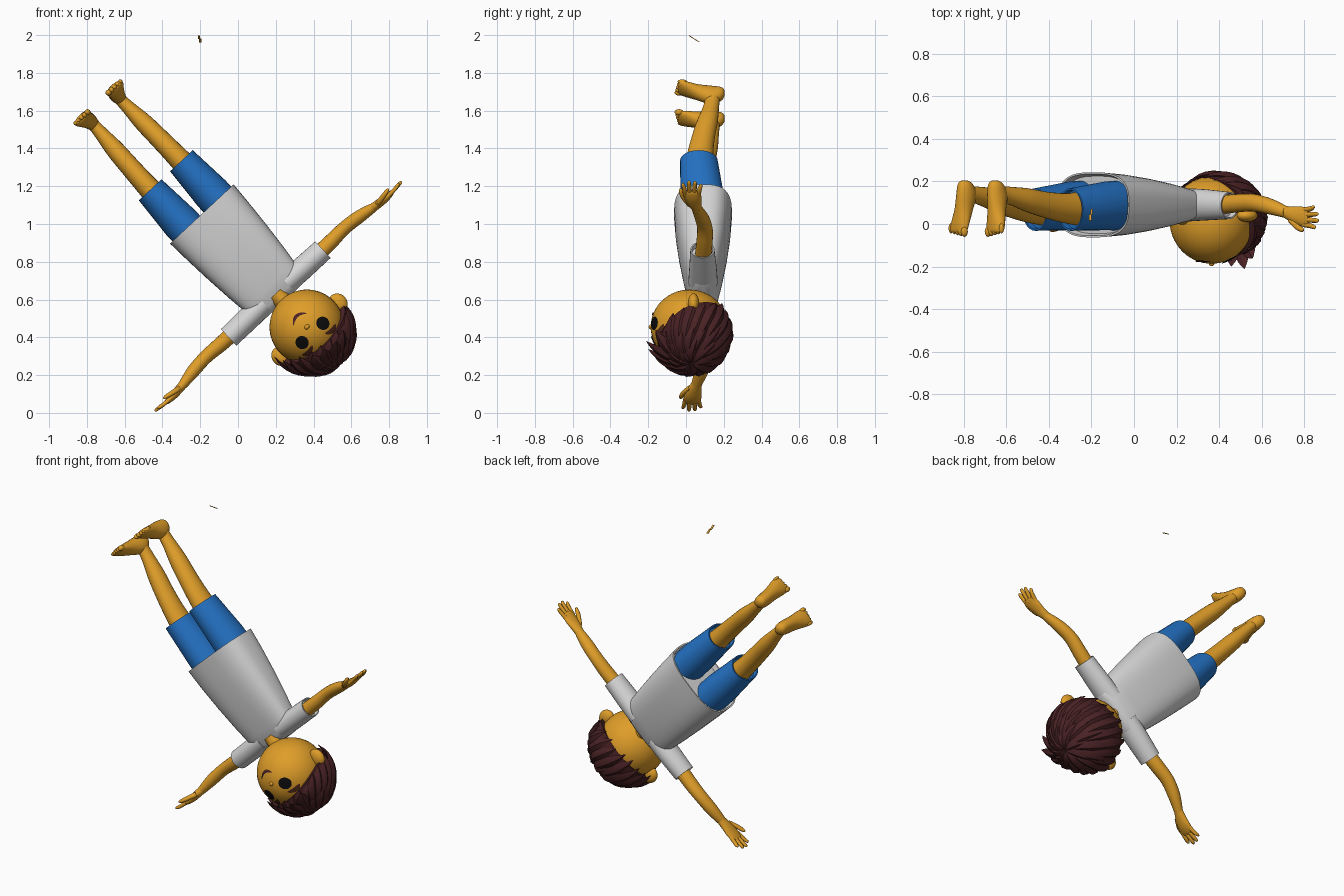
import bpy, bmesh, math, random
from mathutils import Matrix, Vector

if "Cube" in bpy.data.objects:
    bpy.data.objects.remove(bpy.data.objects["Cube"])

random.seed(4)

def material(name, rgb):
    m = bpy.data.materials.new(name)
    m.diffuse_color = (*rgb, 1)
    m.use_nodes = True
    m.node_tree.nodes["Principled BSDF"].inputs["Base Color"].default_value = m.diffuse_color
    return m

SKIN = material("skin", (0.74, 0.34, 0.022))
SHIRT = material("shirt_white", (0.68, 0.68, 0.68))
BLUE = material("shorts_blue", (0.018, 0.17, 0.56))
HAIR = material("hair_brown", (0.068, 0.016, 0.018))
BLACK = material("eye_black", (0.004, 0.004, 0.004))
BROWN = material("brow_brown", (0.09, 0.025, 0.012))

# Body frame: first axis sideways, second front to back, third towards the head
U, D = Vector((0.732, 0, 0.681)), Vector((0.681, 0, -0.732))
ORIGIN = Vector((0.20, 0, 0.632))

def world(p):
    return ORIGIN + U * p[0] + Vector((0, p[1], 0)) + D * p[2]

def finish(name, mat, bm, angle=40, front=False):
    for v in bm.verts:
        v.co = world(v.co)
    bmesh.ops.recalc_face_normals(bm, faces=bm.faces[:])
    if front and sum(f.normal.y * f.calc_area() for f in bm.faces) > 0:
        bmesh.ops.reverse_faces(bm, faces=bm.faces[:])
    mesh = bpy.data.meshes.new(name)
    bm.to_mesh(mesh)
    bm.free()
    mesh.materials.append(mat)
    ob = bpy.data.objects.new(name, mesh)
    bpy.context.collection.objects.link(ob)
    bpy.ops.object.select_all(action='DESELECT')
    ob.select_set(True)
    bpy.context.view_layer.objects.active = ob
    bpy.ops.object.shade_smooth_by_angle(angle=math.radians(angle))
    return ob

def skin_rings(bm, rings, cap=True):
    rows = [[bm.verts.new(p) for p in r] for r in rings]
    n = len(rows[0])
    for a, b in zip(rows, rows[1:]):
        for i in range(n):
            j = (i + 1) % n
            bm.faces.new((a[i], a[j], b[j], b[i]))
    if cap:
        bm.faces.new(rows[0])
        bm.faces.new(rows[-1])

def smooth_rows(rows, steps):
    """Catmull-Rom refinement of ring settings."""
    if steps == 1:
        return rows
    out = []
    for i in range(len(rows) - 1):
        a, b, c, d = (rows[max(0, i - 1)], rows[i], rows[i + 1], rows[min(len(rows) - 1, i + 2)])
        for s in range(steps):
            t = s / steps
            out.append([0.5 * (2*q + (r-p)*t + (2*p-5*q+4*r-w)*t*t + (3*q-p-3*r+w)*t**3)
                        for p, q, r, w in zip(a, b, c, d)])
    return out + [rows[-1]]

def add_loft(bm, axis, rows, side=1, n=20, power=2, steps=4):
    """Rows hold: position on axis, centre (2), radii (2) on the other axes."""
    others = [k for k in range(3) if k != axis]
    rings = []
    for a, c1, c2, r1, r2 in smooth_rows(rows, steps):
        ring = []
        for i in range(n):
            t = 2 * math.pi * i / n
            c, s = math.cos(t), math.sin(t)
            p = [0, 0, 0]
            p[axis] = a
            p[others[0]] = c1 + r1 * math.copysign(abs(c) ** (2 / power), c)
            p[others[1]] = c2 + r2 * math.copysign(abs(s) ** (2 / power), s)
            p[0] *= side
            ring.append(p)
        rings.append(ring)
    skin_rings(bm, rings)

def loft(name, mat, axis, rows, **kw):
    bm = bmesh.new()
    add_loft(bm, axis, rows, **kw)
    return finish(name, mat, bm)

def add_ball(bm, c, r, seg=32, rings=20):
    m = Matrix.Translation(c) @ Matrix.Diagonal((*r, 1))
    bmesh.ops.create_uvsphere(bm, u_segments=seg, v_segments=rings, radius=1, matrix=m)

def ball(name, mat, c, r, **kw):
    bm = bmesh.new()
    add_ball(bm, c, r, **kw)
    return finish(name, mat, bm, 60)

# Shirt body with an open hem
loft("shirt", SHIRT, 2, [
    (-0.545, 0, 0.09, 0.21, 0.135), (-0.575, 0, 0.09, 0.222, 0.145), (-0.575, 0, 0.09, 0.23, 0.153),
    (-0.45, 0, 0.09, 0.223, 0.145), (-0.3, 0, 0.09, 0.212, 0.128), (-0.15, 0, 0.09, 0.198, 0.105),
    (-0.05, 0, 0.09, 0.186, 0.086), (0.02, 0, 0.09, 0.175, 0.07), (0.05, 0, 0.09, 0.16, 0.05),
    (0.06, 0, 0.09, 0.12, 0.03)], n=48, power=2.9, steps=1)
loft("neck", SKIN, 2, [(0.0, 0, 0.07, 0.052, 0.07), (0.1, 0, 0.06, 0.052, 0.066)], steps=1)

for side, tag in ((1, "left"), (-1, "right")):
    # Sleeve and arm
    loft(tag + "_sleeve", SHIRT, 0, [
        (0.08, 0.09, -0.005, 0.078, 0.062), (0.19, 0.09, -0.002, 0.073, 0.062),
        (0.341, 0.087, 0, 0.064, 0.06), (0.341, 0.087, 0, 0.057, 0.054),
        (0.31, 0.087, 0, 0.055, 0.052)], side=side, n=28, steps=1)
    loft(tag + "_arm", SKIN, 0, [
        (0.28, 0.09, 0.0, 0.044, 0.042), (0.40, 0.098, -0.002, 0.043, 0.04),
        (0.50, 0.1, -0.006, 0.041, 0.036), (0.60, 0.082, 0.003, 0.038, 0.035),
        (0.69, 0.055, 0.018, 0.028, 0.025)], side=side)
    # Hand with four fingers and a thumb
    bm = bmesh.new()
    add_loft(bm, 0, [(0.67, 0.06, 0.016, 0.026, 0.024), (0.72, 0.045, 0.022, 0.037, 0.023),
                     (0.77, 0.036, 0.027, 0.046, 0.02), (0.81, 0.032, 0.027, 0.045, 0.014),
                     (0.825, 0.032, 0.026, 0.035, 0.008)], side=side)
    for k in range(4):
        y0, y1 = 0.066 - 0.023 * k, 0.078 - 0.031 * k
        tip = (0.868, 0.89, 0.893, 0.875)[k]
        add_loft(bm, 0, [(0.79, y0, 0.027, 0.012, 0.012), (0.84, (y0 + y1) / 2, 0.025, 0.012, 0.011),
                         (tip - 0.01, y1, 0.02, 0.01, 0.009), (tip, y1, 0.019, 0.004, 0.004)],
                 side=side, n=10, steps=2)
    add_loft(bm, 0, [(0.71, 0.02, 0.02, 0.015, 0.015), (0.76, -0.012, 0.012, 0.016, 0.014),
                     (0.80, -0.026, 0.004, 0.012, 0.011), (0.815, -0.029, 0.001, 0.004, 0.004)],
             side=side, n=10, steps=2)
    finish(tag + "_hand", SKIN, bm, 60)
    # Shorts leg and leg
    loft(tag + "_shorts", BLUE, 2, [
        (-0.5, 0.112, 0.088, 0.1, 0.118), (-0.62, 0.113, 0.085, 0.1, 0.114),
        (-0.855, 0.113, 0.068, 0.082, 0.1), (-0.855, 0.113, 0.068, 0.075, 0.092),
        (-0.82, 0.113, 0.068, 0.072, 0.09)], side=side, n=28, steps=1)
    loft(tag + "_leg", SKIN, 2, [
        (-0.78, 0.112, 0.07, 0.064, 0.08), (-0.90, 0.111, 0.075, 0.057, 0.07),
        (-1.02, 0.108, 0.09, 0.053, 0.062), (-1.14, 0.104, 0.112, 0.049, 0.056),
        (-1.24, 0.1, 0.13, 0.038, 0.044), (-1.30, 0.098, 0.138, 0.033, 0.04),
        (-1.36, 0.098, 0.14, 0.034, 0.042)], side=side, n=24)
    # Foot with toes
    bm = bmesh.new()
    add_loft(bm, 1, [(0.205, 0.098, -1.358, 0.012, 0.014), (0.188, 0.098, -1.353, 0.032, 0.038),
                     (0.14, 0.099, -1.343, 0.04, 0.056), (0.07, 0.106, -1.354, 0.043, 0.045),
                     (0.0, 0.115, -1.371, 0.053, 0.029), (-0.03, 0.118, -1.378, 0.052, 0.02),
                     (-0.04, 0.118, -1.38, 0.042, 0.012)], side=side)
    for k in range(5):
        add_ball(bm, (side * (0.076 + 0.0215 * k), -0.036 + 0.004 * k, -1.382),
                 (0.016 - 0.0012 * k, 0.025, 0.016 - 0.001 * k), 12, 8)
    finish(tag + "_foot", SKIN, bm, 60)
    # Ear
    ball(tag + "_ear", SKIN, (side * 0.207, 0.04, 0.262), (0.048, 0.03, 0.054), seg=20, rings=12)

# Head and nose
HC, HR = Vector((0, 0.018, 0.242)), (0.198, 0.205, 0.198)
ball("head", SKIN, HC, HR, seg=40, rings=28)
ball("nose", SKIN, HC + Vector((0, -0.202, 0)), (0.015, 0.014, 0.012), seg=14, rings=10)

def face_patch(name, mat, pts, n=6):
    """Thin patch laid on the face; points hold sideways, height, half width."""
    bm = bmesh.new()
    rows = []
    for u, d, w in pts:
        row = []
        for i in range(n + 1):
            v = d + w * (2 * i / n - 1)
            k = math.sqrt(max(0, 1 - (u * u + v * v) / HR[0] ** 2))
            row.append(bm.verts.new((u, HC.y - HR[1] * k - 0.005, HC.z + v)))
        rows.append(row)
    for a, b in zip(rows, rows[1:]):
        for i in range(n):
            bm.faces.new((a[i], a[i + 1], b[i + 1], b[i]))
    finish(name, mat, bm, 60, front=True)

def spread(n):
    return [math.cos(math.pi * i / n) for i in range(n + 1)]

# Eyes, brows and smile
for side, tag in ((1, "left"), (-1, "right")):
    face_patch(tag + "_eye", BLACK, [(side * 0.075 + 0.034 * c, 0.043,
               0.036 * math.sqrt(max(0.0005, 1 - c * c))) for c in spread(14)])
    face_patch(tag + "_brow", BROWN, [(side * 0.084 + 0.037 * c, 0.105 - 0.012 * c * c,
               0.013 * math.sqrt(max(0.02, 1 - c * c))) for c in spread(10)])
face_patch("smile", HAIR, [(0.048 * c, -0.08 + 0.026 * c * c,
           0.009 * math.sqrt(max(0.01, 1 - c * c))) for c in spread(14)], n=3)

# Hair cap: polar grid over the crown with a hairline dropping to the back
CC, CR = Vector((0, 0.03, 0.272)), (0.222, 0.2, 0.222)

def hair_point(phi, theta, k=1):
    return CC + Vector((CR[0] * math.sin(theta) * math.sin(phi),
                        -CR[1] * math.sin(theta) * math.cos(phi), CR[2] * math.cos(theta))) * k

def hairline(phi):
    return math.radians(86 - 24 * math.cos(phi))

bm = bmesh.new()
rings = []
for j in range(1, 15):
    row = []
    for i in range(56):
        phi = 2 * math.pi * i / 56
        row.append(hair_point(phi, hairline(phi) * min(j, 13) / 13, 0.86 if j == 14 else 1))
    rings.append(row)
skin_rings(bm, rings)
finish("hair_cap", HAIR, bm)

# Hair locks: flattened tapering strands sweeping from the crown
def add_lock(bm, phi, start, end, twist, width, lift):
    rings = []
    steps = 9
    for s in range(steps + 1):
        t = s / steps
        p = phi + twist * (t - 0.5)
        th = start + (end - start) * t
        k = 0.985 + lift * t * t
        c = hair_point(p, th, k)
        nrm = (c - CC).normalized()
        tan = (hair_point(p + 0.01 * twist, th + 0.01 * (end - start), k) - c).normalized()
        side = tan.cross(nrm).normalized()
        w = width * max(0.04, math.sin(math.pi * (0.2 + 0.8 * t)) ** 0.75)
        rings.append([c + side * w * a + nrm * 0.55 * w * b
                      for a, b in ((1, 0), (0.45, 0.75), (-0.2, 1), (-1, 0), (0, -0.7))])
    skin_rings(bm, rings)

bm = bmesh.new()
for layer, (count, start, reach, width) in enumerate(((22, 0.55, 1.04, 0.042), (15, 0.25, 0.72, 0.046),
                                                       (8, 0.04, 0.42, 0.045))):
    for i in range(count):
        phi = 2 * math.pi * (i + 0.5 * layer) / count
        end = hairline(phi) * (reach + random.uniform(-0.04, 0.05))
        add_lock(bm, phi, start, end, 0.45, width, random.uniform(0.02, 0.09))
# Fringe tufts standing out over the forehead
for phi, lift in ((-0.5, 0.16), (-0.2, 0.28), (0.08, 0.38), (0.4, 0.24)):
    add_lock(bm, phi, 0.5, hairline(phi) + 0.04, 0.3, 0.045, lift)
finish("hair_locks", HAIR, bm, 30)

# Small loose sliver floating above the feet
bm = bmesh.new()
for k in (-1, 1):
    m = (Matrix.Translation((-0.203 + 0.003 * k, 0.043 + 0.0135 * k, 1.981 - 0.0085 * k))
         @ Matrix.Rotation(math.radians(-32), 4, 'X') @ Matrix.Diagonal((0.011, 0.032, 0.004, 1)))
    bmesh.ops.create_cube(bm, size=1, matrix=m)
for v in bm.verts:
    r = v.co - ORIGIN
    v.co = (r.dot(U), r.y, r.dot(D))
finish("loose_sliver", SKIN, bm)
